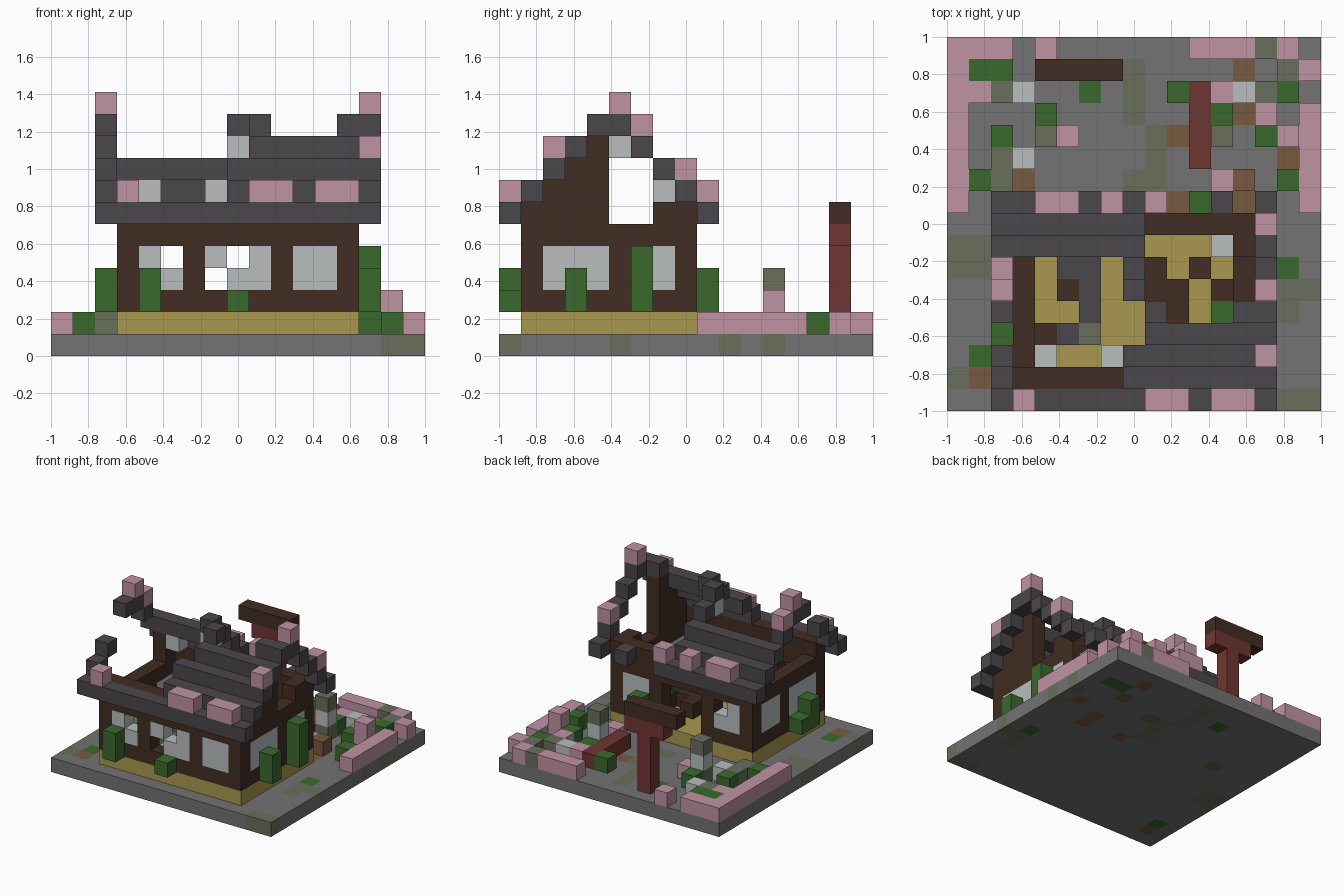
import bpy, bmesh
from mathutils import Vector

cube = bpy.data.objects.get("Cube")
if cube:
    bpy.data.objects.remove(cube)

N = 17
U = 2 / N


def linear(h):
    vals = [int(h[n:n + 2], 16) / 255 for n in (0, 2, 4)]
    return [((v + .055) / 1.055) ** 2.4 for v in vals] + [1]


# Palette, keyed by the letter used in the plans
PALETTE = {
    "S": ("slate roof", "4b474b"), "B": ("dark timber", "422d22"),
    "Y": ("straw floor", "aa994e"), "P": ("blossom pink", "c093a4"),
    "G": ("leaf green", "3a692d"), "W": ("pale glass", "b9bebf"),
    "R": ("red lacquer", "6f3632"), "M": ("mossy stone", "696f5c"),
    "E": ("earth brown", "785a40"), "O": ("grey stone", "737373"),
}
MATS = {}
for key, (name, code) in PALETTE.items():
    m = bpy.data.materials.new(name)
    m.use_nodes = True
    m.diffuse_color = linear(code)
    m.node_tree.nodes["Principled BSDF"].inputs["Base Color"].default_value = linear(code)
    MATS[key] = m


def row(cells, text, place):
    """Read one line of a plan; place(n) gives the block of letter n."""
    for n, c in enumerate(text):
        if c != ".":
            cells[place(n)] = c


def plan(cells, text, x, top, z):
    for r, line in enumerate(text.split()):
        row(cells, line, lambda n: (x + n, top - r, z))


def column(cells, c, x, y, zs):
    for z in zs:
        cells[x, y, z] = c


def patch(cells, c, x, y, wide=1, deep=1):
    for dx in range(wide):
        for dy in range(deep):
            cells[x + dx, y + dy, 0] = c


AXES = [Vector(a) for a in ((1, 0, 0), (0, 1, 0), (0, 0, 1))]


def build(name, cells):
    """Mesh the blocks, leaving out faces between neighbours."""
    bm = bmesh.new()
    verts = {}

    def vert(p):
        q = tuple(round(v) for v in p)
        if q not in verts:
            verts[q] = bm.verts.new((q[0] * U - 1, q[1] * U - 1, q[2] * U))
        return verts[q]

    keys = sorted(set(cells.values()))
    for cell, c in cells.items():
        base = Vector(cell)
        for a in range(3):
            u, v = AXES[(a + 1) % 3], AXES[(a + 2) % 3]
            for side in (0, 1):
                near = base + AXES[a] * (2 * side - 1)
                if tuple(round(t) for t in near) in cells:
                    continue
                o = base + AXES[a] * side
                loop = [o, o + u, o + u + v, o + v]
                if not side:
                    loop.reverse()
                f = bm.faces.new([vert(p) for p in loop])
                f.material_index = keys.index(c)
    me = bpy.data.meshes.new(name)
    bm.to_mesh(me)
    bm.free()
    for k in keys:
        me.materials.append(MATS[k])
    ob = bpy.data.objects.new(name, me)
    bpy.context.scene.collection.objects.link(ob)


# Ground slab with patches of moss, earth and grass
ground = {}
patch(ground, "O", 0, 0, N, N)
for spot in ((8, 13, 1, 3), (9, 11, 1, 2), (8, 10, 2), (0, 6, 2, 2), (15, 4, 1, 2),
             (15, 0, 2), (0, 1), (16, 5), (16, 10), (16, 12)):
    patch(ground, "M", *spot)
for spot in ((13, 15), (13, 13), (10, 12), (15, 11), (3, 10),
             (13, 9, 1, 2), (10, 9), (1, 1)):
    patch(ground, "E", *spot)
for spot in ((6, 14), (14, 14, 2), (15, 6), (1, 2)):
    patch(ground, "G", *spot)
build("ground_slab", ground)

# Garden hedges, shrubs, stones and the fallen beam
garden = {}
plan(garden, """
PPP.P......PPPMP.
PGG............MP
PPMW......GRPWMG.
P...G......RG.P.P
P.G.MP.....RM.GPP
P.MW.......R....P
PGM.........PE.GP
P...............P""", 0, N - 1, 1)
garden[15, 12, 2] = "P"
build("garden_blocks", garden)

# Pair of stone lanterns
lanterns = {}
for x in (4, 12):
    lanterns[x, 12, 2] = "W"
    lanterns[x, 12, 3] = "M"
build("stone_lanterns", lanterns)

# Broken gate: post, bracket and top beam
gate = {}
column(gate, "R", 6, 15, range(1, 6))
for x in range(4, 8):
    gate[x, 15, 6] = "B"
for x in (5, 7):
    gate[x, 15, 5] = "R"
build("broken_gate", gate)

# House floor
build("house_floor", {(x, y, 1): "Y" for x in range(3, 14) for y in range(1, 9)})

# House walls, each listed from the top course down
walls = {}
LONG = "B" * 11
SIDE = ["B" * 8, "BWWWBWWB", "BWWWBWWB", "B" * 8]
front = [LONG, LONG, "BW.BW.WBWWB", "BWWB.WWBWWB", LONG]
back = [LONG, LONG, "BW.B...BWWB", "BWWB...BWWB", "BBBB..BBBBB"]
left_gable = ["...B", "..BB", ".BBB", "BBBB..BB"] + SIDE
right_gable = ["......B.", "B.....BB"] + SIDE
for y, courses in ((1, front), (8, back)):
    for z, text in enumerate(reversed(courses), 2):
        row(walls, text, lambda n: (3 + n, y, z))
for x, courses in ((13, left_gable), (3, right_gable)):
    for z, text in enumerate(reversed(courses), 2):
        row(walls, text, lambda n: (x, 1 + n, z))
build("house_walls", walls)

# Rubble lying inside the house
rubble = {}
plan(rubble, """
........W
.SS..B.B.
.BS..BB.B
..S...B.G
BSM......
W..W.....""", 4, 7, 2)
build("inner_rubble", rubble)

# Loft glass under the roof
build("loft_glass", {(4, 7, 7): "W", (7, 7, 7): "W", (8, 5, 9): "W"})

# Broken stepped roof: both slopes from eave to ridge, with blossom on top
roof, blossom = {}, {}
front_slope = ["S" * 13, "S.....SSSSSSS", "S.....SSSSSSS",
               ".......SSSSSS", "S......S...SS"]
back_slope = ["SSSSSSSS..S.S", "SSSSSSS.....S", "SSSSSSS.....S",
              "S.....S.....S", "S.....S.....S"]
END = "." * 12 + "P"
front_bloom = [".P.....PP.PP.", ".", END]
back_bloom = ["..PP.P.P", END, ".", "P", "P" + END[1:]]
for cells, lift, pair in ((roof, 6, (front_slope, back_slope)),
                          (blossom, 7, (front_bloom, back_bloom))):
    for start, step, rows in ((0, 1, pair[0]), (9, -1, pair[1])):
        for s, text in enumerate(rows):
            row(cells, text, lambda n: (2 + n, start + step * s, lift + s))
build("stepped_roof", roof)
build("roof_blossom", blossom)

# Vines hanging on the walls
vines = {}
for x, y, h in ((4, 0, 2), (8, 0, 1), (14, 3, 2), (14, 6, 3),
                (2, 3, 2), (2, 4, 1), (11, 9, 2)):
    column(vines, "G", x, y, range(2, 2 + h))
build("wall_vines", vines)
